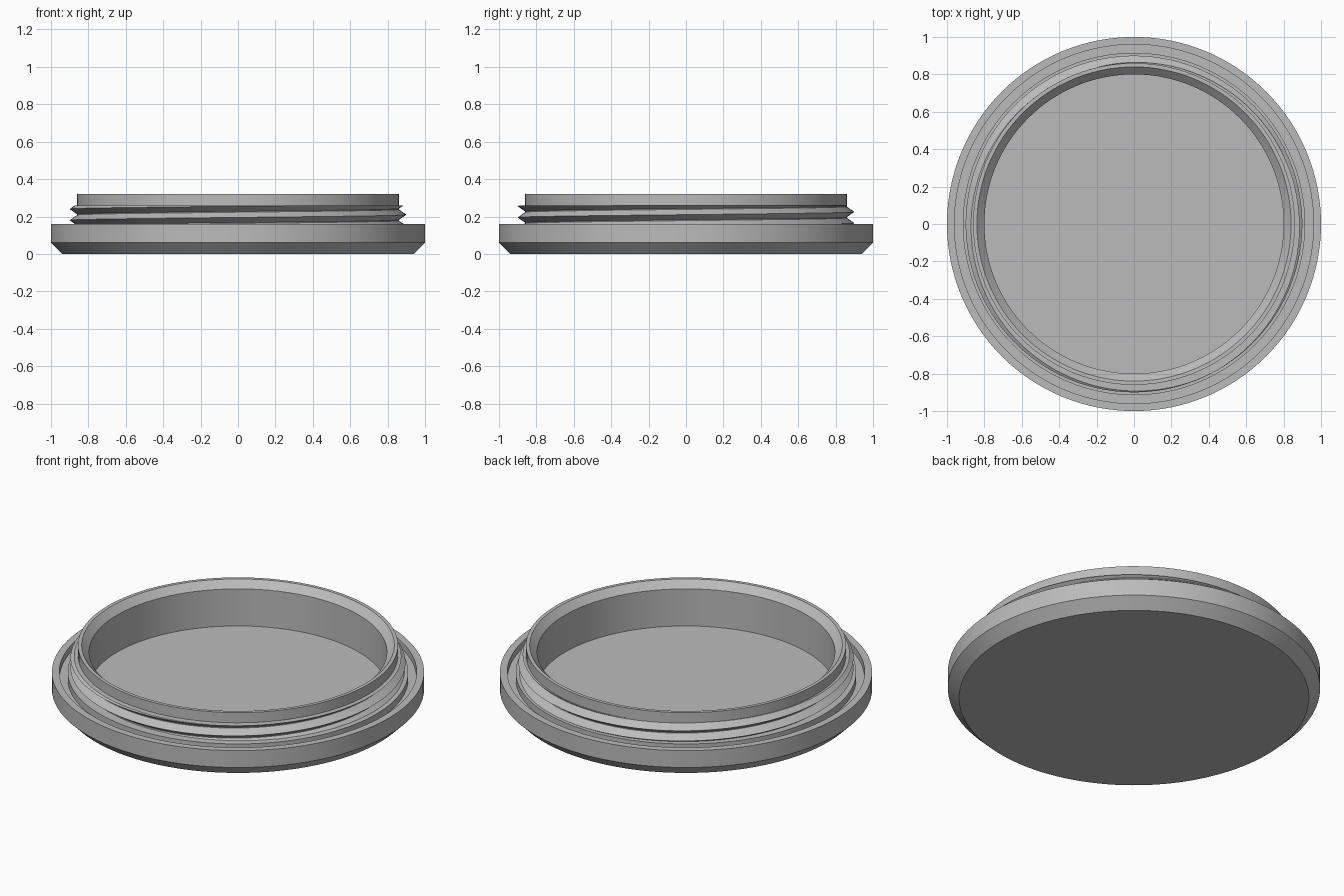
import bpy
import bmesh
from math import cos, sin, pi, radians

cube = bpy.data.objects.get("Cube")
if cube:
    bpy.data.objects.remove(cube, do_unlink=True)

grey = bpy.data.materials.new("plain grey")
grey.use_nodes = True
COLOUR = (0.5, 0.5, 0.5, 1)
grey.diffuse_color = COLOUR
grey.node_tree.nodes["Principled BSDF"].inputs["Base Color"].default_value = COLOUR

SEGMENTS = 128


def finish(name, bm):
    """Turn a bmesh into a smooth-shaded object with sharp creases."""
    bmesh.ops.remove_doubles(bm, verts=bm.verts, dist=1e-5)
    bmesh.ops.recalc_face_normals(bm, faces=bm.faces)
    mesh = bpy.data.meshes.new(name)
    bm.to_mesh(mesh)
    bm.free()
    mesh.materials.append(grey)
    obj = bpy.data.objects.new(name, mesh)
    bpy.context.collection.objects.link(obj)
    bpy.ops.object.select_all(action='DESELECT')
    obj.select_set(True)
    bpy.context.view_layer.objects.active = obj
    bpy.ops.object.shade_smooth_by_angle(angle=radians(25))
    return obj


def lathe(name, profile):
    """Revolve (radius, height) points; ends on the axis close the solid."""
    bm = bmesh.new()
    verts = [bm.verts.new((r, 0, z)) for r, z in profile]
    edges = [bm.edges.new(pair) for pair in zip(verts, verts[1:])]
    bmesh.ops.spin(bm, geom=verts + edges, cent=(0, 0, 0), axis=(0, 0, 1),
                   angle=2 * pi, steps=SEGMENTS, use_merge=True)
    return finish(name, bm)


# Lid: chamfered base, grooved flange, hollow neck with a bevelled mouth
FLANGE_TOP, NECK_TOP, NECK_R = 0.16, 0.32, 0.86
lathe("lid_body", [
    (0, 0), (0.94, 0), (1, 0.06), (1, FLANGE_TOP),
    (0.96, FLANGE_TOP), (0.96, 0.12), (0.915, 0.12), (0.915, FLANGE_TOP),
    (NECK_R, FLANGE_TOP), (NECK_R, NECK_TOP), (0.84, NECK_TOP),
    (0.80, 0.28), (0.80, 0.06), (0, 0.06)])

# Screw thread: pointed ridge climbing the neck, cut flat at both ends
PITCH, HALF, CREST = 0.06, 0.028, 0.04
LOW, HIGH = FLANGE_TOP, 0.26


def thread_section(bm, angle, centre):
    heights = [min(max(centre + d, LOW), HIGH) for d in (-HALF, 0, HALF)]
    points = [(NECK_R + CREST * (1 - abs(z - centre) / HALF), z) for z in heights]
    points += [(NECK_R - 0.01, heights[2]), (NECK_R - 0.01, heights[0])]
    return [bm.verts.new((r * cos(angle), r * sin(angle), z)) for r, z in points]


bm = bmesh.new()
start = LOW - HALF
steps = int((HIGH + HALF - start) / PITCH * SEGMENTS)
phase = pi + (start - 0.18) / PITCH * 2 * pi
previous = None
for i in range(1, steps):
    turn = i / SEGMENTS
    section = thread_section(bm, phase + turn * 2 * pi, start + turn * PITCH)
    if previous:
        for k in range(len(section)):
            j = (k + 1) % len(section)
            bm.faces.new((previous[k], previous[j], section[j], section[k]))
    previous = section
bmesh.ops.dissolve_degenerate(bm, dist=1e-5, edges=bm.edges)
finish("screw_thread", bm)
